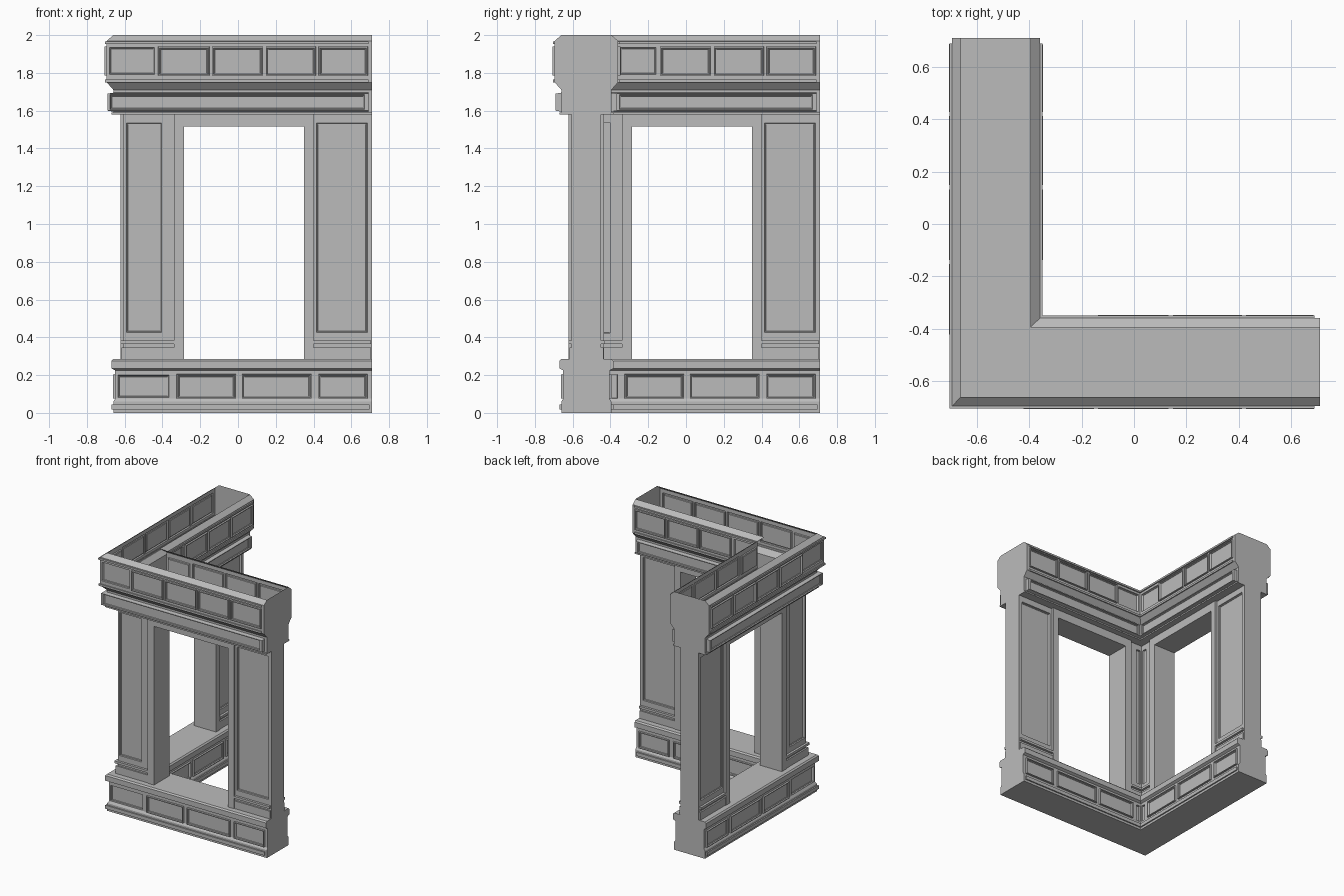
import bpy
import bmesh
from mathutils import Matrix

cube = bpy.data.objects.get("Cube")
if cube:
    bpy.data.objects.remove(cube, do_unlink=True)

stone = bpy.data.materials.new("grey stone")
stone.use_nodes = True
GREY = (0.5, 0.5, 0.5, 1)
stone.diffuse_color = GREY
stone.node_tree.nodes["Principled BSDF"].inputs["Base Color"].default_value = GREY

END = 0.71          # free end of each wing
MIDDLE = -0.5275    # centre line of the wall thickness
SWAP = Matrix(((0, 1, 0, 0), (1, 0, 0, 0), (0, 0, 1, 0), (0, 0, 0, 1)))


def add_object(bm, name):
    mesh = bpy.data.meshes.new(name)
    bm.to_mesh(mesh)
    mesh.materials.append(stone)
    bpy.context.collection.objects.link(bpy.data.objects.new(name, mesh))


def both_wings(bm, name):
    """Front wing, then its twin across the diagonal of the corner."""
    bmesh.ops.remove_doubles(bm, verts=bm.verts[:], dist=1e-5)
    add_object(bm, "front_" + name)
    bm.transform(SWAP)
    bmesh.ops.reverse_faces(bm, faces=bm.faces[:])
    add_object(bm, "side_" + name)
    bm.free()


def inner(profile):
    return [(2 * MIDDLE - v, z) for v, z in reversed(profile)]


def sweep(bm, profile, start=None, end=END, row=None, panels=(), rise=0.012, caps=False):
    """Run a (depth, height) profile along a wing, mitred at the corner unless start is given."""
    first = profile[row][0] + 0.008 if row is not None else 0
    spans = [(max(a, first), b) for a, b in panels if b > first + 0.02]
    cuts = sorted(u for span in spans for u in span)
    columns = []
    for u in [start] + cuts + [end]:
        columns.append([bm.verts.new((v if u is None else (max(u, v) if start is None else u), v, z))
                        for v, z in profile])
    framed = []
    for i, (a, b) in enumerate(zip(columns, columns[1:])):
        for j in range(len(profile) - 1):
            face = bm.faces.new((a[j], b[j], b[j + 1], a[j + 1]))
            if j == row and i % 2 == 1:
                framed.append(face)
    # raised frame around a sunken field
    for face in framed:
        xs = [v.co.x for v in face.verts]
        s = min(1, (max(xs) - min(xs)) * 8)
        for thick, depth in ((0.002, rise), (0.008, 0), (0.004, -0.008), (0.005, 0), (0.003, -0.004)):
            bmesh.ops.inset_individual(bm, faces=[face], thickness=thick * s, depth=depth)
    if caps:
        bm.faces.new(columns[-1])
        if start is not None:
            bm.faces.new(columns[0][::-1])


def moulding(name, profile, row=None, **options):
    """The same profile on the outer and the inner side of the wall."""
    bm = bmesh.new()
    sweep(bm, profile, row=row, **options)
    mirrored_row = None if row is None else len(profile) - 2 - row
    sweep(bm, inner(profile), row=mirrored_row, **options)
    both_wings(bm, name)


def ridge(name, v, z0, z1, depth, **options):
    moulding(name, [(v, z0), (v - depth, z0), (v - depth, z1), (v, z1)], caps=True, **options)


def sheet(name, profile):
    bm = bmesh.new()
    sweep(bm, profile)
    both_wings(bm, name)


def end_cap(name, profile):
    bm = bmesh.new()
    bm.faces.new([bm.verts.new((END, v, z)) for v, z in profile + inner(profile)]).normal_update()
    bmesh.ops.reverse_faces(bm, faces=[f for f in bm.faces if f.normal.x < 0])
    both_wings(bm, name)


def block(name, u0, u1, v0, v1, z0, z1):
    bm = bmesh.new()
    bmesh.ops.create_cube(bm, size=1)
    for vert in bm.verts:
        p = vert.co
        vert.co = (u1 if p.x > 0 else u0, v1 if p.y > 0 else v0, z1 if p.z > 0 else z0)
    both_wings(bm, name)


# Base with sunk panels, closed above and below
base = [(-0.66, 0), (-0.66, 0.06), (-0.65, 0.075), (-0.65, 0.205),
        (-0.65, 0.225), (-0.67, 0.235), (-0.67, 0.275), (-0.66, 0.285)]
moulding("base", base, row=2,
         panels=[(-0.66, -0.36), (-0.325, -0.01), (0.02, 0.39), (0.425, 0.685)])
end_cap("base_end", base)
sheet("base_top", [(-0.66, 0.285), (-0.395, 0.285)])
sheet("base_bottom", [(-0.395, 0), (-0.66, 0)])
ridge("plinth_ridge", -0.66, 0.018, 0.045, 0.01, end=0.695)

# Piers either side of the opening
FACE, SILL, SOFFIT = -0.605, 0.285, 1.58
pier = [(FACE, SILL), (FACE, 0.42), (FACE, 1.54), (FACE, SOFFIT)]
moulding("corner_pier", pier, row=1, end=-0.34, panels=[(-0.62, -0.40)], rise=0.02)
moulding("end_pier", pier, row=1, start=0.40, panels=[(0.41, 0.69)], rise=0.02)
end_cap("pier_end", pier)
for name, span in (("corner", {"end": -0.34}), ("end", {"start": 0.40, "end": 0.705})):
    ridge(name + "_pier_foot", FACE, SILL, 0.345, 0.012, **span)
    ridge(name + "_pier_ledge", FACE, 0.365, 0.383, 0.018, **span)

# Frame of the opening
for name, u0, u1, z0 in (("corner_jamb", -0.34, -0.285, SILL),
                         ("end_jamb", 0.35, 0.40, SILL),
                         ("lintel", -0.285, 0.35, 1.515)):
    block(name, u0, u1, -0.622, -0.433, z0, SOFFIT)

# Open-topped frieze with a single row of panels
frieze = [(-0.66, SOFFIT), (-0.66, 1.71), (-0.695, 1.75), (-0.695, 1.785),
          (-0.695, 1.94), (-0.695, 1.97), (-0.66, 2)]
gaps = [-0.71, -0.43, -0.145, 0.14, 0.42, 0.695]
moulding("frieze", frieze, row=3,
         panels=[(a + 0.007, b - 0.007) for a, b in zip(gaps, gaps[1:])])
end_cap("frieze_end", frieze)
sheet("soffit", [(-0.395, SOFFIT), (-0.66, SOFFIT)])
ridge("top_ridge", -0.695, 1.952, 1.966, 0.01, end=0.69)
ridge("cornice_ridge", -0.69, 1.75, 1.765, 0.013, end=0.69)
ridge("soffit_ridge", -0.66, SOFFIT, 1.59, 0.01)

# Long panelled band under the frieze
band = [(-0.66, 1.595), (-0.69, 1.6), (-0.69, 1.69), (-0.66, 1.695)]
moulding("band", band, row=1, end=0.69, panels=[(-0.70, 0.675)], rise=0.008, caps=True)
